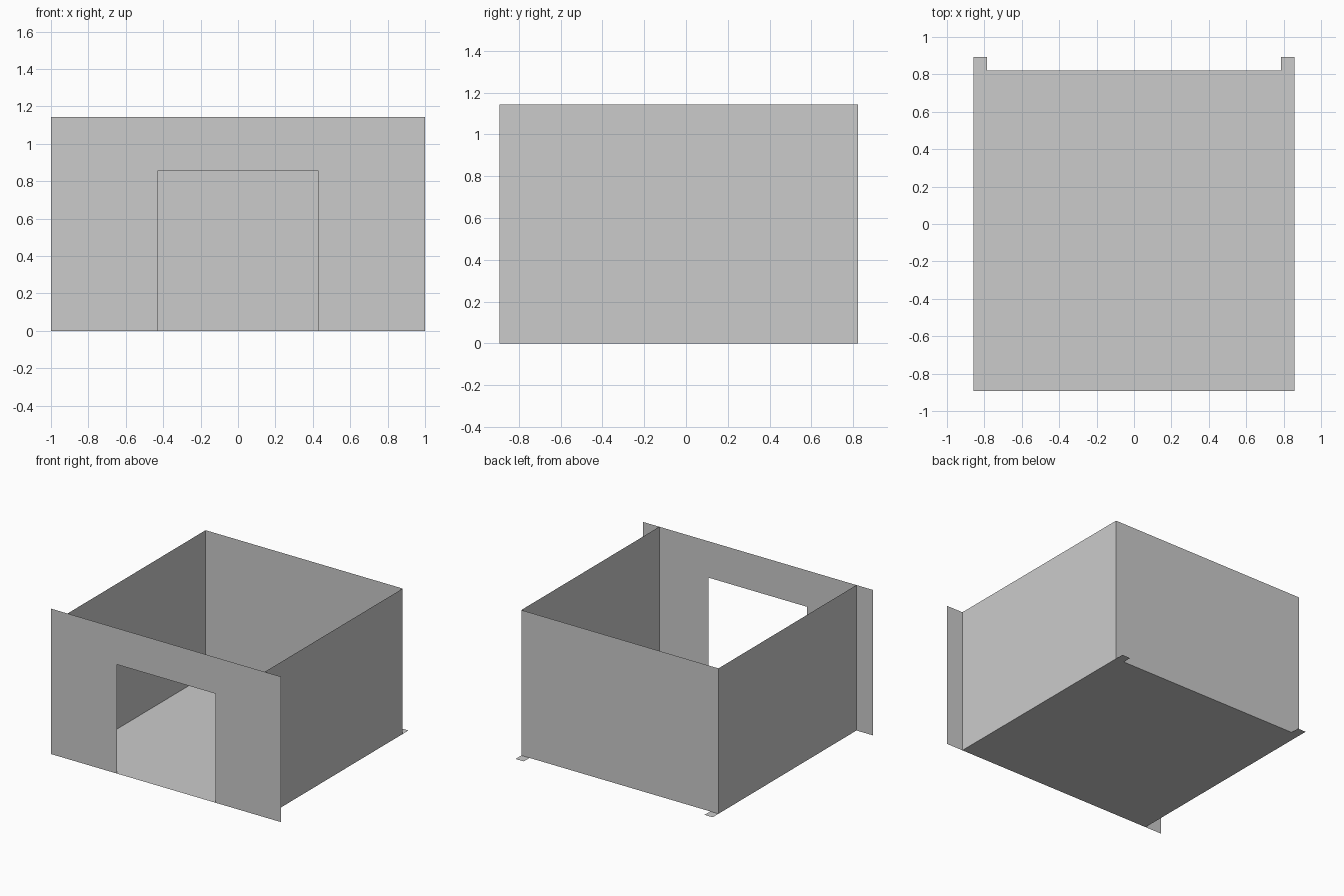
import bpy

# Remove the default cube
cube = bpy.data.objects.get("Cube")
if cube:
    bpy.data.objects.remove(cube)

# Flat grey board
grey = bpy.data.materials.new("board grey")
grey.use_nodes = True
colour = (0.6, 0.6, 0.6, 1)
grey.diffuse_color = colour
grey.node_tree.nodes["Principled BSDF"].inputs["Base Color"].default_value = colour

U = 1 / 14                       # one module of the panel layout
HALF, HEIGHT = 12 * U, 16 * U    # room half width, wall height
FRONT, BACK = -12.5 * U, 11.5 * U
DOOR = 6 * U                     # doorway half width


def sheet(name, outline):
    """Make one thin flat panel from its outline."""
    mesh = bpy.data.meshes.new(name)
    mesh.from_pydata(outline, [], [range(len(outline))])
    mesh.materials.append(grey)
    obj = bpy.data.objects.new(name, mesh)
    bpy.context.collection.objects.link(obj)
    return obj


# Front wall, wider than the room, with a doorway open at the floor
right_half = [(DOOR, 0), (1, 0), (1, HEIGHT)]
left_half = [(-x, z) for x, z in reversed(right_half)]
doorway = [(-DOOR, 2 * DOOR), (DOOR, 2 * DOOR)]
sheet("front_wall", [(x, FRONT, z) for x, z in right_half + left_half + doorway])

# Back wall
sheet("back_wall", [(HALF, BACK, 0), (-HALF, BACK, 0),
                    (-HALF, BACK, HEIGHT), (HALF, BACK, HEIGHT)])

# Side walls
for name, s in (("left_wall", 1), ("right_wall", -1)):
    wall = [(s * HALF, FRONT, 0), (s * HALF, BACK, 0),
            (s * HALF, BACK, HEIGHT), (s * HALF, FRONT, HEIGHT)]
    sheet(name, wall[::s])

# Floor with two small tabs past the back wall
tab = [(HALF, FRONT), (HALF, BACK + U), (HALF - U, BACK + U), (HALF - U, BACK)]
floor = tab + [(-x, y) for x, y in reversed(tab)]
sheet("floor", [(x, y, 0) for x, y in floor])
